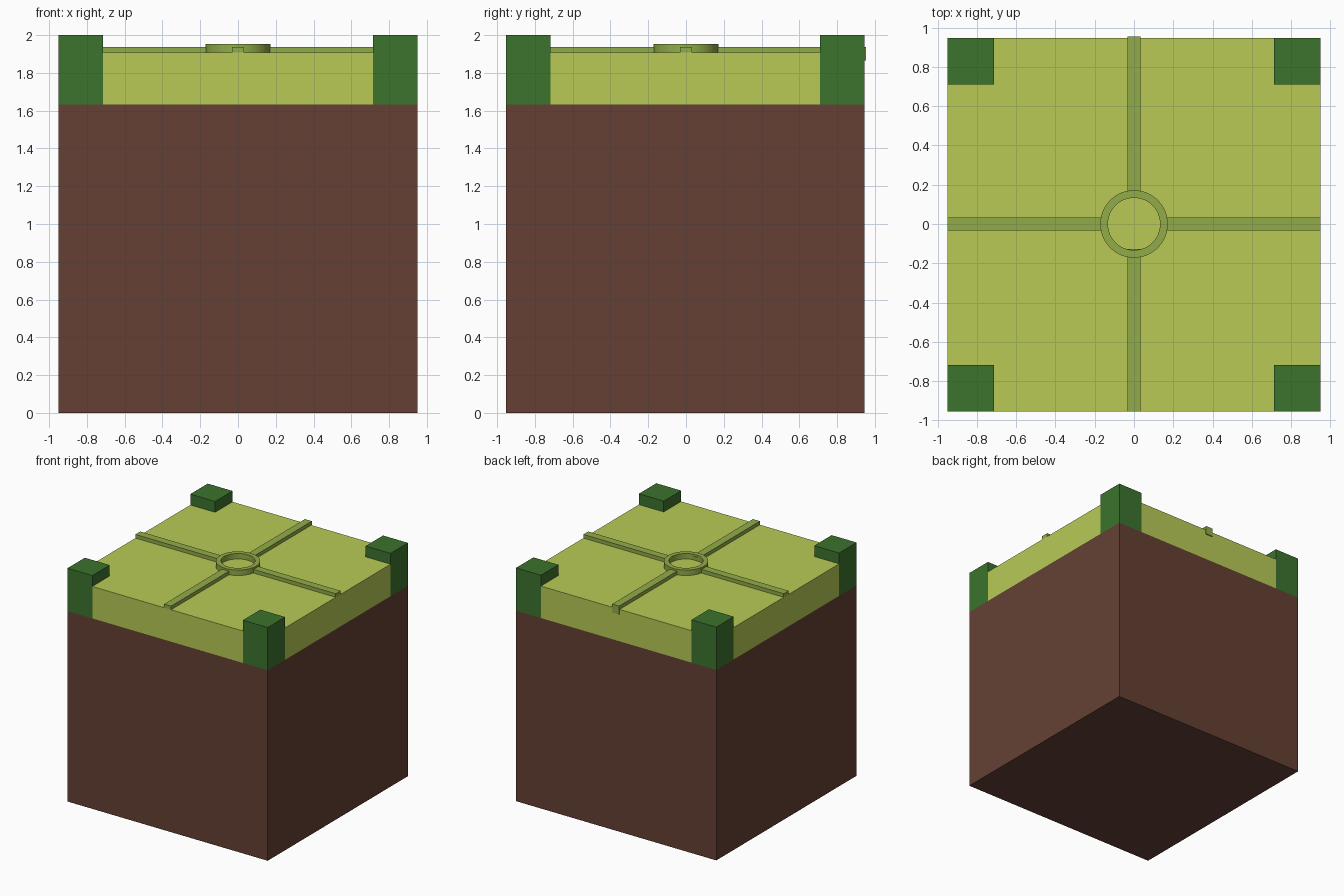
import bpy
import bmesh
import math

cube = bpy.data.objects.get("Cube")
if cube:
    bpy.data.objects.remove(cube, do_unlink=True)

HALF, INNER, YC = 0.95, 0.714, -0.004   # block half width, post inner edge, block centre in y
SOIL_TOP, GRASS_TOP, RAIL_TOP, RING_TOP, POST_TOP = 1.633, 1.907, 1.938, 1.954, 2.0


def material(name, rgb):
    """Flat material from 0-255 display values, stored as linear."""
    lin = [((c / 255 + 0.055) / 1.055) ** 2.4 for c in rgb]
    mat = bpy.data.materials.new(name)
    mat.use_nodes = True
    mat.diffuse_color = (*lin, 1)
    mat.node_tree.nodes["Principled BSDF"].inputs["Base Color"].default_value = (*lin, 1)
    return mat


soil = material("soil_brown", (101, 64, 52))
grass = material("grass_lime", (184, 202, 86))
trim = material("trim_green", (146, 172, 72))
dark = material("dark_green", (60, 115, 45))


def finish(name, bm, mat):
    bmesh.ops.recalc_face_normals(bm, faces=bm.faces)
    mesh = bpy.data.meshes.new(name)
    bm.to_mesh(mesh)
    bm.free()
    mesh.materials.append(mat)
    obj = bpy.data.objects.new(name, mesh)
    bpy.context.collection.objects.link(obj)
    return obj


def prism(name, outline, z0, z1, mat):
    """Extrude a plan outline from z0 up to z1."""
    bm = bmesh.new()
    face = bm.faces.new([bm.verts.new((x, y, z0)) for x, y in outline])
    top = bmesh.ops.extrude_face_region(bm, geom=[face])["geom"]
    bmesh.ops.translate(bm, vec=(0, 0, z1 - z0),
                        verts=[v for v in top if isinstance(v, bmesh.types.BMVert)])
    return finish(name, bm, mat)


def box(name, x0, x1, y0, y1, z0, z1, mat):
    return prism(name, [(x0, y0), (x1, y0), (x1, y1), (x0, y1)], z0, z1, mat)


# Soil block
box("soil_block", -HALF, HALF, YC - HALF, YC + HALF, 0, SOIL_TOP, soil)

# Grass slab with its corners notched out for the posts
outline = []
for sx, sy in ((1, 1), (-1, 1), (-1, -1), (1, -1)):
    notch = [(HALF, INNER), (INNER, INNER), (INNER, HALF)]
    if sx * sy < 0:
        notch.reverse()
    outline += [(sx * x, sy * y + YC) for x, y in notch]
prism("grass_slab", outline, SOIL_TOP, GRASS_TOP, grass)

# Corner posts
for sx, side in ((-1, "right"), (1, "left")):
    for sy, end in ((-1, "front"), (1, "back")):
        xs = sorted((sx * INNER, sx * HALF))
        ys = sorted((sy * INNER + YC, sy * HALF + YC))
        box(f"corner_post_{end}_{side}", *xs, *ys, SOIL_TOP, POST_TOP, dark)

# Rails from the ring to the edges
W = 0.033
box("rail_left", 0.135, HALF, -W, W, GRASS_TOP, RAIL_TOP, trim)
box("rail_right", -HALF, -0.135, -W, W, GRASS_TOP, RAIL_TOP, trim)
box("rail_front", -W, W, YC - HALF, -0.128, GRASS_TOP, RAIL_TOP, trim)
box("rail_back", -W, W, 0.14, 0.954, GRASS_TOP, RAIL_TOP, trim)
box("rail_back_lip", -W, W, YC + HALF, 0.954, 1.866, GRASS_TOP, trim)

# Central ring: spin a rectangular section
bm = bmesh.new()
section = [(0.133, GRASS_TOP), (0.172, GRASS_TOP), (0.172, RING_TOP), (0.133, RING_TOP)]
face = bm.faces.new([bm.verts.new((r, 0, z)) for r, z in section])
bmesh.ops.spin(bm, geom=face.edges[:] + face.verts[:], cent=(0, 0, 0), axis=(0, 0, 1),
               angle=math.tau, steps=48, use_merge=True)
if face.is_valid:
    bmesh.ops.delete(bm, geom=[face], context="FACES_ONLY")
bmesh.ops.remove_doubles(bm, verts=bm.verts, dist=0.0001)
ring = finish("center_ring", bm, trim)
bpy.ops.object.select_all(action="DESELECT")
ring.select_set(True)
bpy.context.view_layer.objects.active = ring
bpy.ops.object.shade_smooth_by_angle(angle=math.radians(35))
